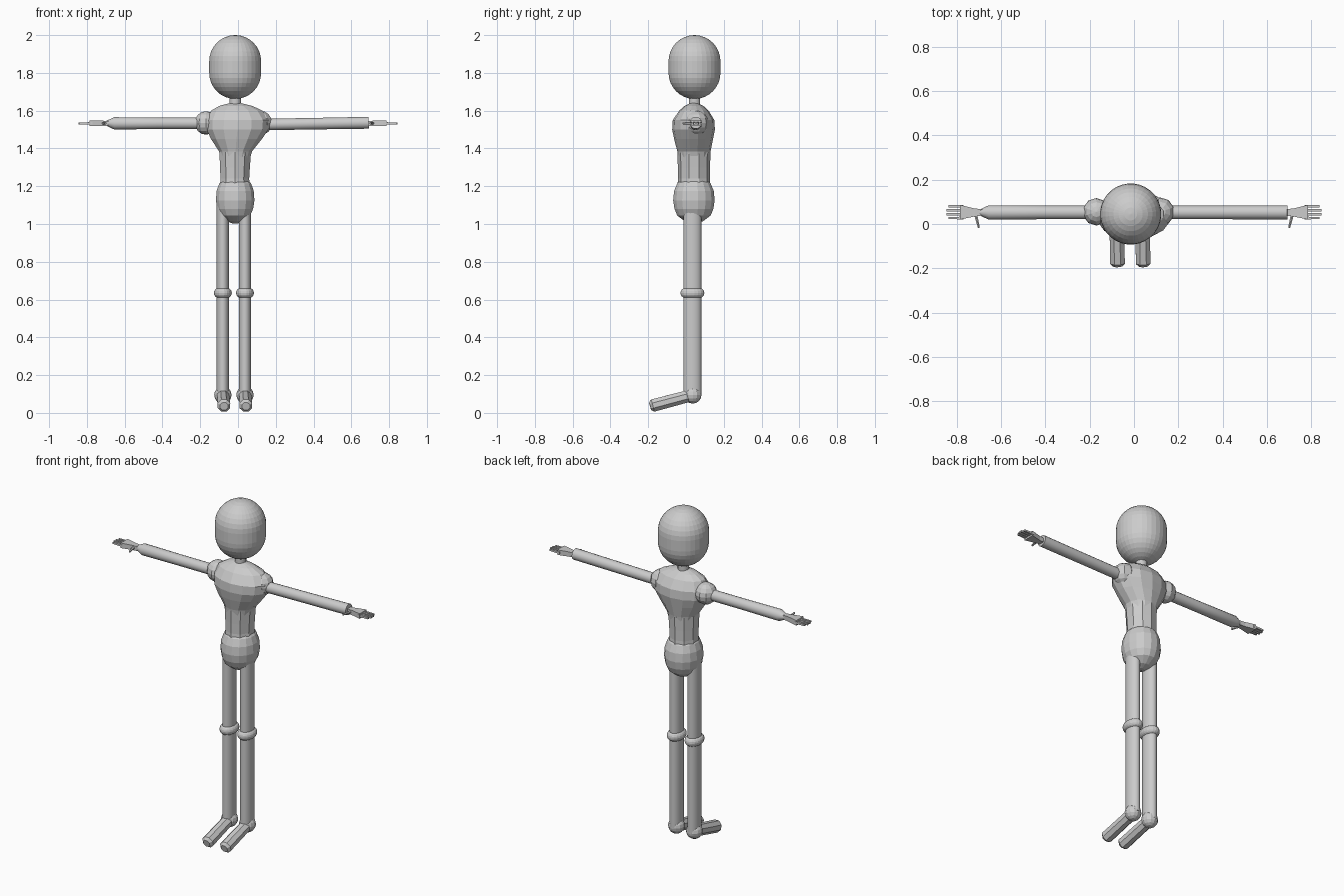
import bpy, bmesh, math
from mathutils import Vector, Matrix

if "Cube" in bpy.data.objects:
    bpy.data.objects.remove(bpy.data.objects["Cube"])

grey = bpy.data.materials.new("plain grey")
grey.diffuse_color = (0.6, 0.6, 0.6, 1)
grey.use_nodes = True
grey.node_tree.nodes["Principled BSDF"].inputs["Base Color"].default_value = grey.diffuse_color


def finish(bm, name, smooth=None):
    bmesh.ops.recalc_face_normals(bm, faces=bm.faces)
    me = bpy.data.meshes.new(name)
    bm.to_mesh(me)
    bm.free()
    me.materials.append(grey)
    ob = bpy.data.objects.new(name, me)
    bpy.context.collection.objects.link(ob)
    if smooth:
        bpy.context.view_layer.objects.active = ob
        ob.select_set(True)
        bpy.ops.object.shade_smooth_by_angle(angle=math.radians(smooth))
        ob.select_set(False)
    return ob


def skin(bm, rings):
    """Join rings of points with quads and cap both ends."""
    vs = [[bm.verts.new(p) for p in r] for r in rings]
    n = len(vs[0])
    for a, b in zip(vs, vs[1:]):
        for i in range(n):
            j = (i + 1) % n
            bm.faces.new((a[i], a[j], b[j], b[i]))
    bm.faces.new(vs[0][::-1])
    bm.faces.new(vs[-1])


def loft(name, rows, n=16, smooth=None):
    """Stack of horizontal ellipses: (z, centre x, centre y, rx, ry)."""
    bm = bmesh.new()
    skin(bm, [[(cx + rx * math.cos(2 * math.pi * (i + .5) / n),
                cy + ry * math.sin(2 * math.pi * (i + .5) / n), z)
               for i in range(n)] for z, cx, cy, rx, ry in rows])
    return finish(bm, name, smooth)


def tube(name, start, end, profile, n=16, smooth=None):
    """Limb along a line: profile of (fraction, radius)."""
    a, b = Vector(start), Vector(end)
    d = b - a
    side = d.cross(Vector((0, 0, 1))).normalized()
    up = side.cross(d).normalized()
    bm = bmesh.new()
    rings = []
    for t, r in profile:
        ring = []
        for i in range(n):
            w = 2 * math.pi * (i + .5) / n
            ring.append(a + d * t + side * r * math.cos(w) + up * r * math.sin(w))
        rings.append(ring)
    skin(bm, rings)
    return finish(bm, name, smooth)


def ball(name, centre, r, u=10, v=8):
    bm = bmesh.new()
    bmesh.ops.create_uvsphere(bm, u_segments=u, v_segments=v, radius=r,
                              matrix=Matrix.Translation(centre))
    return finish(bm, name)


# Head: two hemispheres with a short straight band between
R, CX, CY = 0.138, -0.015, 0.045
rows = []
for k in range(17):
    a = math.radians(-89 + 178 * k / 16)
    for base in ([1.8, 1.862] if k == 8 else [1.8 if k < 8 else 1.862]):
        rows.append((base + R * math.sin(a), CX, CY, R * math.cos(a), R * math.cos(a)))
loft("head", rows, 32)
loft("neck", [(1.58, CX, 0.045, .031, .031), (1.69, CX, 0.045, .031, .031)], 16, 40)

# Chest, waist and hips
loft("chest", [(1.34, -.015, .042, .078, .082), (1.385, -.013, .042, .09, .088),
               (1.45, -.008, .04, .138, .103), (1.50, -.003, .04, .168, .113),
               (1.55, -.001, .04, .17, .11), (1.60, -.006, .042, .14, .078),
               (1.625, -.012, .042, .09, .05), (1.64, -.015, .042, .03, .02)], 14)
loft("waist", [(1.18, -.016, .042, .084, .09), (1.24, -.017, .042, .08, .084),
               (1.30, -.016, .042, .083, .085), (1.38, -.015, .042, .088, .088)], 10)
loft("hips", [(1.003, -.015, .042, .015, .015), (1.015, -.015, .042, .045, .05),
              (1.045, -.015, .042, .08, .09), (1.08, -.015, .042, .097, .105),
              (1.125, -.015, .042, .104, .112), (1.175, -.015, .042, .1, .107),
              (1.215, -.015, .042, .086, .09), (1.245, -.015, .042, .06, .06)], 16)

# Legs: oval columns, knee rings, ankle balls and angled feet
for side, x, fx in (("left", -.08, -.074), ("right", .037, .042)):
    loft(side + "_leg", [(.09, x, .034, .033, .048), (1.12, x, .034, .033, .048)], 20, 40)
    knee = []
    for k in range(9):
        a = math.radians(-90 + 22.5 * k)
        g = .022 * math.cos(a)
        knee.append((.635 + .025 * math.sin(a), x, .034, .026 + g, .042 + g))
    loft(side + "_knee_ring", knee, 20)
    ball(side + "_ankle", (x, .036, .095), .046, 12, 8)
    tube(side + "_foot", (x, .04, .096), (fx, -.19, .035),
         [(0, .034), (.94, .036), (1, .022)], 8)

# Shoulders, arms and hands
ball("left_shoulder", (-.17, .055, 1.535), .062)
ball("right_shoulder", (.118, .055, 1.535), .065)
tube("left_arm", (-.14, .052, 1.533), (-.70, .052, 1.533),
     [(0, .031), (.5, .031), (.92, .033), (1, .012)], 16, 30)
tube("right_arm", (.10, .052, 1.526), (.692, .052, 1.536),
     [(0, .031), (.5, .031), (1, .032)], 16, 30)


def slab(bm, rings):
    """Boxy bar along x: (x, y centre, half width, half height)."""
    skin(bm, [[(x, y + sy * w, 1.533 + sz * h)
               for sy, sz in ((-1, -1), (1, -1), (1, 1), (-1, 1))]
              for x, y, w, h in rings])


for side, s in (("left", -1), ("right", 1)):
    bm = bmesh.new()
    slab(bm, [(s * .675, .052, .014, .012), (s * .72, .052, .018, .014),
              (s * .785, .053, .033, .015)])
    for y, tip in ((.08, .838), (.062, .845), (.044, .845), (.027, .838)):
        slab(bm, [(s * .77, y, .006, .006), (s * tip, y, .005, .005)])
    finish(bm, side + "_hand")
    tube(side + "_thumb", (s * .715, .045, 1.533), (s * .70, -.017, 1.533),
         [(0, .008), (.5, .007), (1, .005)], 6)
